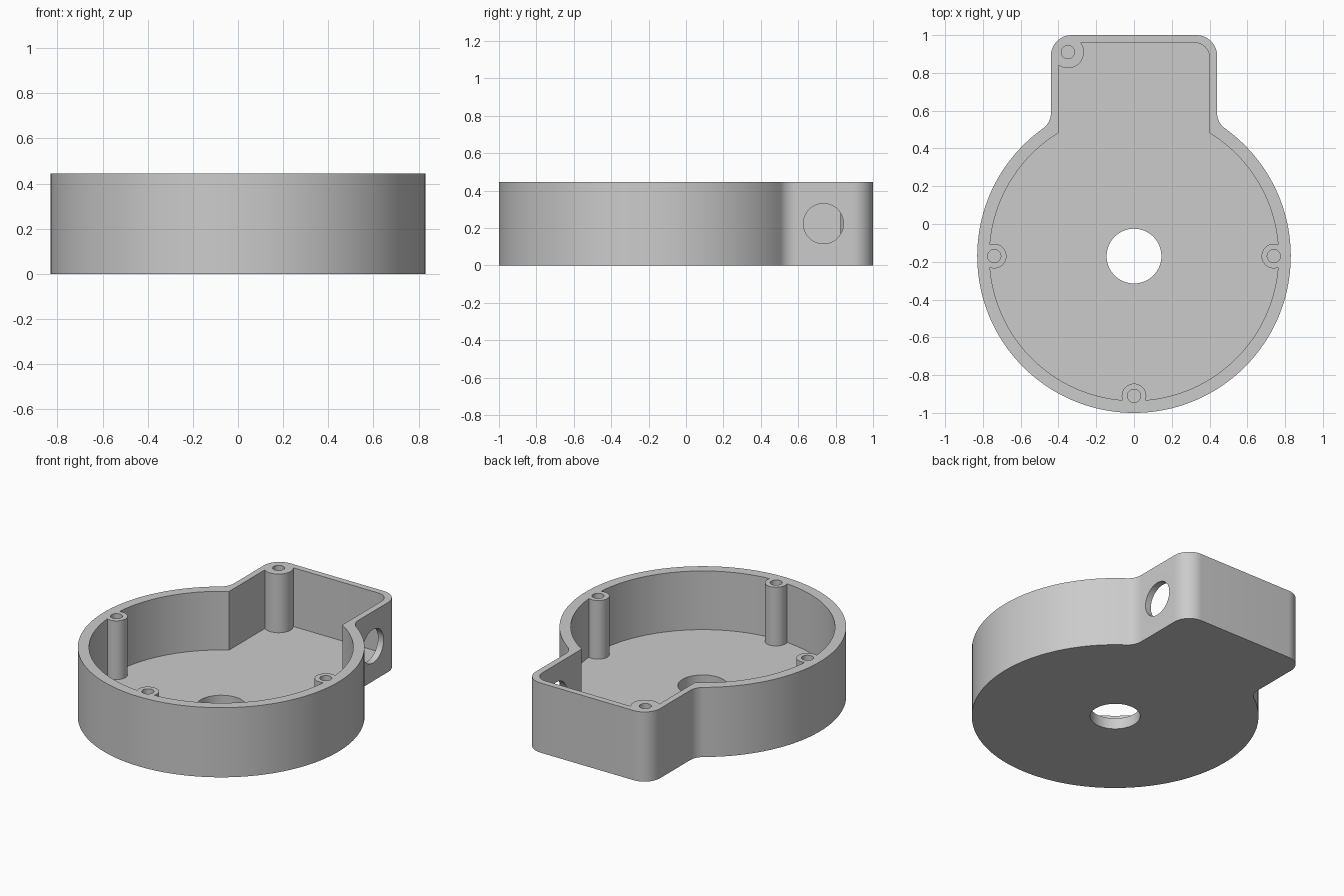
import bpy, bmesh
from math import sin, cos, pi, sqrt, atan2, asin

if "Cube" in bpy.data.objects:
    bpy.data.objects.remove(bpy.data.objects["Cube"], do_unlink=True)

H, FLOOR = 0.445, 0.07          # overall height, floor thickness
CY, R, RI = -0.17, 0.83, 0.765  # round body centre, outer and inner radius
W, WI = 0.44, 0.40              # half widths of the cable box
BACK, BACK_I = 1.0, 0.96        # outer and inner back wall
FILLET = 0.10

grey = bpy.data.materials.new("plain grey")
grey.use_nodes = True
color = (0.6, 0.6, 0.6, 1)
grey.diffuse_color = color
grey.node_tree.nodes["Principled BSDF"].inputs["Base Color"].default_value = color


def arc(cx, cy, r, a0, a1, n):
    return [(cx + r * cos(a0 + (a1 - a0) * i / n),
             cy + r * sin(a0 + (a1 - a0) * i / n)) for i in range(n + 1)]


def prism(name, outline, z0, z1):
    """Extrude a closed outline between two heights."""
    bm = bmesh.new()
    face = bm.faces.new([bm.verts.new((x, y, z0)) for x, y in outline])
    top = bmesh.ops.extrude_face_region(bm, geom=[face])["geom"]
    bmesh.ops.translate(bm, vec=(0, 0, z1 - z0),
                        verts=[v for v in top if isinstance(v, bmesh.types.BMVert)])
    bmesh.ops.recalc_face_normals(bm, faces=bm.faces)
    mesh = bpy.data.meshes.new(name)
    bm.to_mesh(mesh)
    bm.free()
    mesh.materials.append(grey)
    obj = bpy.data.objects.new(name, mesh)
    bpy.context.collection.objects.link(obj)
    return obj


def cylinder(name, x, y, r, z0, z1, n=48):
    return prism(name, arc(x, y, r, 0, 2 * pi, n)[:-1], z0, z1)


def cut(target, cutter):
    """Subtract the cutter, apply the result and discard the cutter."""
    cutter.hide_render = True
    mod = target.modifiers.new("cut", "BOOLEAN")
    mod.operation, mod.solver, mod.object = "DIFFERENCE", "EXACT", cutter
    bpy.context.view_layer.objects.active = target
    bpy.ops.object.modifier_apply(modifier=mod.name)
    bpy.data.objects.remove(cutter, do_unlink=True)


# Outer outline: round body, concave fillets, rounded box
fx = W + FILLET
fy = CY + sqrt((R + FILLET) ** 2 - fx ** 2)
a = atan2(fy - CY, fx)
corner = 0.11
right = arc(fx, fy, FILLET, a + pi, pi, 10)[1:]
right += arc(W - corner, BACK - corner, corner, 0, pi / 2, 14)
left = [(-x, y) for x, y in reversed(right)]
housing = prism("housing", arc(0, CY, R, -pi - a, a, 128) + right + left[:-1]
                + [left[-1]], 0, H)

# Cavity, with the screw posts left standing
b = pi / 2 - asin(WI / RI)
c = 0.08
cavity = prism("cavity_cutter", arc(0, CY, RI, -pi - b, b, 128)
               + arc(WI - c, BACK_I - c, c, 0, pi / 2, 12)
               + [(-WI, BACK_I)], FLOOR, H + 0.1)
posts = [(-0.74, CY, 0.065), (0.74, CY, 0.065), (0, -0.91, 0.065), (-0.35, 0.91, 0.085)]
for x, y, r in posts:
    cut(cavity, cylinder("post", x, y, r, 0, H + 0.2))
cut(housing, cavity)

# Screw holes and the central floor hole
for x, y, r in posts:
    cut(housing, cylinder("screw_hole", x, y, 0.035, FLOOR, H + 0.1, 32))
cut(housing, cylinder("floor_hole", 0, CY, 0.145, -0.1, FLOOR + 0.1, 64))

# Cable hole through the left wall of the box
cable = cylinder("cable_hole", 0, 0, 0.107, -0.1, 0.1, 64)
cable.rotation_euler = (0, pi / 2, 0)
cable.location = (W, 0.735, 0.223)
bpy.context.view_layer.update()
cut(housing, cable)

# Smooth the curved walls, keep the edges sharp
bpy.ops.object.select_all(action="DESELECT")
housing.select_set(True)
bpy.context.view_layer.objects.active = housing
bpy.ops.object.shade_smooth_by_angle(angle=pi / 6)
